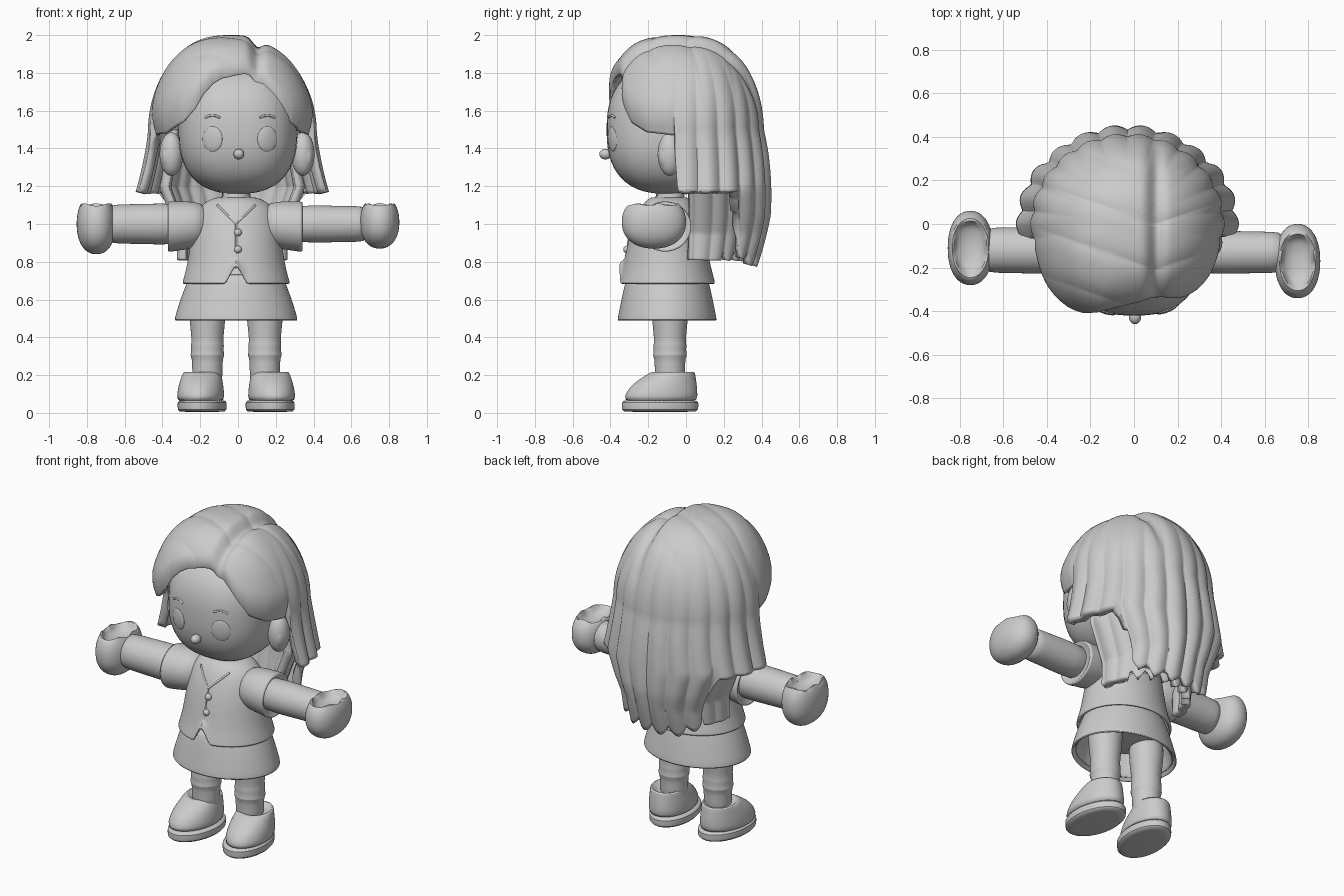
import bpy, bmesh, math
from mathutils import Vector, Matrix

if "Cube" in bpy.data.objects:
    bpy.data.objects.remove(bpy.data.objects["Cube"])

clay = bpy.data.materials.new("clay_grey")
clay.use_nodes = True
clay.diffuse_color = (0.6, 0.6, 0.6, 1)
clay.node_tree.nodes["Principled BSDF"].inputs["Base Color"].default_value = (0.6, 0.6, 0.6, 1)


def finish(name, bm, angle=40, thick=0, subsurf=0):
    bmesh.ops.recalc_face_normals(bm, faces=bm.faces)
    mesh = bpy.data.meshes.new(name)
    bm.to_mesh(mesh)
    bm.free()
    ob = bpy.data.objects.new(name, mesh)
    bpy.context.collection.objects.link(ob)
    mesh.materials.append(clay)
    if thick:
        mod = ob.modifiers.new("thickness", 'SOLIDIFY')
        mod.thickness, mod.offset = thick, -1
    if subsurf:
        mod = ob.modifiers.new("smooth", 'SUBSURF')
        mod.levels = mod.render_levels = subsurf
    bpy.ops.object.select_all(action='DESELECT')
    bpy.context.view_layer.objects.active = ob
    ob.select_set(True)
    bpy.ops.object.shade_smooth_by_angle(angle=math.radians(angle))


def blob(name, loc, radii, n=2.0, rule=None):
    """Superellipsoid; n above 2 is boxier."""
    bm = bmesh.new()
    bmesh.ops.create_uvsphere(bm, u_segments=48, v_segments=32, radius=1)
    for v in bm.verts:
        v.co /= sum(abs(c) ** n for c in v.co) ** (1 / n)
        v.co = Vector(loc) + Vector([c * r for c, r in zip(v.co, radii)])
        if rule:
            rule(v.co)
    finish(name, bm)


def loft(name, rings, axis='z', caps=True, thick=0, rule=None, turn=0, segs=48):
    """Stack of ellipses: (position on axis, centre a, centre b, radius a, radius b)."""
    bm = bmesh.new()
    loops = []
    for t, ca, cb, ra, rb in rings:
        loop = []
        for i in range(segs):
            w = math.tau * i / segs
            a, b = ca + ra * math.cos(w), cb + rb * math.sin(w)
            loop.append(bm.verts.new((a, b, t) if axis == 'z' else (t, a, b)))
        loops.append(loop)
    for lo, hi in zip(loops, loops[1:]):
        for i in range(segs):
            j = (i + 1) % segs
            bm.faces.new((lo[i], lo[j], hi[j], hi[i]))
    if caps:
        bm.faces.new(loops[0])
        bm.faces.new(loops[-1])
    if rule:
        for v in bm.verts:
            rule(v.co)
    if turn:
        c = Vector(rings[-1][1:3]).to_3d()
        bmesh.ops.rotate(bm, verts=bm.verts, cent=c, matrix=Matrix.Rotation(turn, 3, 'Z'))
    finish(name, bm, thick=thick, subsurf=1)


def line(name, pts, r):
    cu = bpy.data.curves.new(name, 'CURVE')
    cu.dimensions, cu.bevel_depth, cu.bevel_resolution, cu.use_fill_caps = '3D', r, 2, True
    sp = cu.splines.new('POLY')
    sp.points.add(len(pts) - 1)
    for p, q in zip(sp.points, pts):
        p.co = (*q, 1)
    cu.materials.append(clay)
    bpy.context.collection.objects.link(bpy.data.objects.new(name, cu))


def lookup(table, a):
    for (a0, z0), (a1, z1) in zip(table, table[1:]):
        if a <= a1:
            return z0 + (z1 - z0) * (a - a0) / (a1 - a0)
    return table[-1][1]


def hair(name, start, end, cols, scale, bottoms, u0, thick, wave):
    """Shell swept round the head; angle 0 is the front, positive to the left."""
    bm = bmesh.new()
    rows, grid = 60, []
    for i in range(cols + 1):
        deg = (start + (end - start) * i / cols + 180) % 360 - 180
        a = math.radians(deg)
        scallop = abs(math.sin(11 * a))
        back = min(1, max(0, (abs(deg) - 70) / 20))
        low = lookup(bottoms[deg < 0], abs(deg))
        if abs(deg) > 130:
            low += 0.05 * (1 - scallop)
        front = max(0, math.cos(a))
        depth = 0.45 - 0.025 * max(-1, min(1, deg / 20))
        # the front half is squarer in plan
        square = (abs(math.sin(a)) ** 2.4 + front ** 2.4) ** (-1 / 2.4) if front else 1
        total = math.acos((low - 1.5) / 0.5) if low > 1.5 else math.pi / 2 + (1.5 - low) / 0.5
        col = []
        for j in range(rows + 1):
            u = u0 + (total - u0) * j / rows
            if u < math.pi / 2:
                z, f = 1.5 + 0.5 * math.cos(u), math.sin(u) ** (0.85 - 0.25 * front)
            else:
                z, f = 1.5 - (u - math.pi / 2) * 0.5, 1
            d = max(0, (1.5 - z) / 0.7)
            side = 1 + 0.14 * min(1, d / 0.47) ** 1.5
            if abs(deg) > 128 or u0:
                side *= 1 - 0.25 * min(1, max(0, (1.2 - z) / 0.25))
            rear = 1 + 0.36 * d * (1 - d) - 0.2 * max(0, d - 0.65)
            f *= square * scale + (scallop - 0.6) * back * wave * min(0.05, 0.03 * u * u / 2)
            # fringe tucks in toward the face at its edge
            if low > 1.4:
                f *= 1 - 0.08 * max(0, (j / rows - 0.75) / 0.25) ** 2
            x = -0.03 + 0.44 * f * side * math.sin(a)
            y = -f * math.cos(a) * (depth if front else 0.41 * rear)
            # parting groove, lower left lobe, and locks combed out from the parting
            if z > 1.5:
                fade = min(1, (z - 1.5) * 4)
                lobe = 1 / (1 + math.exp(-(x - 0.1) / 0.015))
                comb = 1 - abs(math.sin(15 * (y - 0.35 * abs(x - 0.1))))
                z -= fade * (0.04 * math.exp(-((x - 0.1) / 0.035) ** 2) + 0.02 * lobe + 0.008 * comb ** 2)
            col.append(bm.verts.new((x, y, z)))
        grid.append(col)
    for c0, c1 in zip(grid, grid[1:]):
        for j in range(rows):
            bm.faces.new((c0[j], c1[j], c1[j + 1], c0[j + 1]))
    bmesh.ops.remove_doubles(bm, verts=bm.verts, dist=0.0005)
    finish(name, bm, angle=50, thick=thick)


# Hair: main shell with swept fringe, side locks and long back; inner nape layer
tail = [(81, 1.47), (84, 1.17), (128, 1.17), (133, 0.84), (150, 0.78), (180, 0.77)]
left_edge = [(0, 1.79), (17, 1.80), (25, 1.77), (31, 1.69), (37, 1.61), (46, 1.54), (60, 1.485)] + tail
right_edge = [(0, 1.79), (8, 1.775), (15, 1.745), (22, 1.69), (28, 1.61), (37, 1.54), (55, 1.48)] + tail
hair("hair", -180, 180, 400, 1.0, (left_edge, right_edge), 0.0, 0.05, 1)
nape = [(0, 0.82), (180, 0.80)]
hair("nape_hair", 95, 265, 150, 0.78, (nape, nape), math.pi / 2, 0.05, 0.5)

# Head and face
HEAD, HEAD_R, BOXY = Vector((0, -0.10, 1.50)), (0.315, 0.32, 0.34), 2.5
blob("head", HEAD, HEAD_R, BOXY)


def face_y(x, z):
    rest = 1 - abs((x - HEAD.x) / HEAD_R[0]) ** BOXY - abs((z - HEAD.z) / HEAD_R[2]) ** BOXY
    return HEAD.y - HEAD_R[1] * max(0, rest) ** (1 / BOXY)


def on_face(co):
    co.y += face_y(co.x, co.z)


blob("nose", (0.005, -0.425, 1.37), (0.028, 0.034, 0.028))
for tag, s in (("left", 1), ("right", -1)):
    ex = 0.01 + 0.145 * s
    blob(tag + "_eye", (ex, 0, 1.45), (0.052, 0.009, 0.066), 2, on_face)
    brow = [(ex + k * 0.02, 1.575 - 0.003 * k * k) for k in (-2, -1, 0, 1, 2)]
    line(tag + "_eyebrow", [(x, face_y(x, z), z) for x, z in brow], 0.006)
    blob(tag + "_ear", (-0.005 + 0.348 * s, -0.085, 1.37), (0.062, 0.065, 0.115))
    blob(tag + "_ear_lobe", (-0.005 + 0.37 * s, -0.10, 1.36), (0.035, 0.045, 0.07))

# Neck, jacket and skirt
loft("neck", [(1.0, -0.01, -0.09, 0.09, 0.09), (1.25, -0.01, -0.08, 0.08, 0.08)])


def hem_notch(co):
    if co.z < 0.73 and co.y < -0.1:
        co.z += 0.1 * max(0, 1 - abs(co.x + 0.01) / 0.055)


loft("jacket", [(0.68, -0.01, -0.10, 0.28, 0.25), (0.69, -0.01, -0.10, 0.285, 0.255),
                (0.72, -0.01, -0.10, 0.275, 0.245), (0.80, -0.01, -0.10, 0.255, 0.225),
                (0.92, -0.01, -0.10, 0.24, 0.205), (1.03, -0.01, -0.09, 0.225, 0.18),
                (1.10, -0.01, -0.09, 0.19, 0.145), (1.135, -0.01, -0.09, 0.13, 0.11),
                (1.145, -0.01, -0.09, 0.08, 0.08)],
     caps=False, thick=0.02, rule=hem_notch, segs=96)
loft("skirt", [(0.485, -0.01, -0.10, 0.315, 0.255), (0.49, -0.01, -0.10, 0.328, 0.264),
               (0.52, -0.01, -0.10, 0.32, 0.258), (0.60, -0.01, -0.10, 0.296, 0.242),
               (0.68, -0.01, -0.10, 0.265, 0.225), (0.74, -0.01, -0.10, 0.24, 0.205)],
     caps=False, thick=0.03)
loft("hips", [(0.58, -0.01, -0.10, 0.2, 0.17), (0.66, -0.01, -0.10, 0.25, 0.21), (0.8, -0.01, -0.10, 0.22, 0.19)])
line("neckline", [(-0.11, -0.213, 1.10), (-0.06, -0.254, 1.05), (-0.01, -0.277, 1.0),
                  (0.04, -0.254, 1.05), (0.09, -0.213, 1.10)], 0.006)
for i, (y, z) in enumerate(((-0.293, 0.955), (-0.312, 0.865))):
    blob("button_%d" % (i + 1), (0, y, z), (0.02, 0.02, 0.02))
line("front_seam", [(-0.01, -0.278, 1.0), (-0.01, -0.303, 0.92), (-0.01, -0.323, 0.8)], 0.005)

# Arms: sleeve, forearm, and mitten hand with a ragged hollow top
for tag, s, ya, yh, r, hz, rz in (("left", 1, -0.13, -0.17, 0.10, 1.01, 0.14),
                                  ("right", -1, -0.12, -0.11, 0.11, 1.0, 0.16)):
    loft(tag + "_sleeve", [(s * x - 0.015, -0.11, c, a, b) for x, c, a, b in (
        (0.14, 1.00, 0.10, 0.10), (0.22, 0.995, 0.13, 0.125), (0.30, 0.99, 0.135, 0.13),
        (0.355, 0.985, 0.14, 0.135), (0.36, 0.985, 0.13, 0.125), (0.33, 0.985, 0.09, 0.09))], axis='x')
    loft(tag + "_forearm", [(s * x, ya, 1.0, a * r, a * r) for x, a in (
        (0.25, 0.95), (0.40, 1.0), (0.55, 0.95), (0.63, 0.95), (0.70, 0.9))], axis='x')
    palm = Vector((s * 0.75, yh, hz))

    def hollow(co):
        over = (co.z - 1.10) / (hz + rz - 1.10)
        if over > 0:
            ragged = 0.012 * math.sin(5 * math.atan2(co.y - palm.y, co.x - palm.x))
            co.z = 1.10 + math.sin(min(1, over * 2) * math.pi) * (0.012 + ragged) - 0.05 * over
    blob(tag + "_hand", palm, (0.104, 0.17, rz), 2.2, hollow)

# Legs with rolled socks, and chunky shoes turned slightly outward
for tag, s in (("left", 1), ("right", -1)):
    cx = -0.01 + 0.152 * s
    loft(tag + "_leg", [(z, cx, -0.085, r, r) for z, r in (
        (0.1, 0.08), (0.25, 0.08), (0.29, 0.082), (0.305, 0.092), (0.33, 0.084), (0.36, 0.089),
        (0.375, 0.082), (0.45, 0.09), (0.55, 0.1), (0.66, 0.1))])
    sx = -0.01 + 0.18 * s
    loft(tag + "_sole", [(z, sx, -0.137, a, b) for z, a, b in (
        (0.005, 0.115, 0.19), (0.01, 0.129, 0.204), (0.062, 0.13, 0.205), (0.068, 0.118, 0.195))], turn=0.12 * s)
    loft(tag + "_shoe", [(z, sx, y, a, b) for z, y, a, b in (
        (0.05, -0.135, 0.122, 0.195), (0.09, -0.133, 0.124, 0.194), (0.13, -0.122, 0.12, 0.182),
        (0.16, -0.108, 0.114, 0.164), (0.185, -0.092, 0.108, 0.144), (0.215, -0.07, 0.1, 0.118),
        (0.222, -0.065, 0.09, 0.102), (0.19, -0.065, 0.07, 0.08))], turn=0.12 * s)
